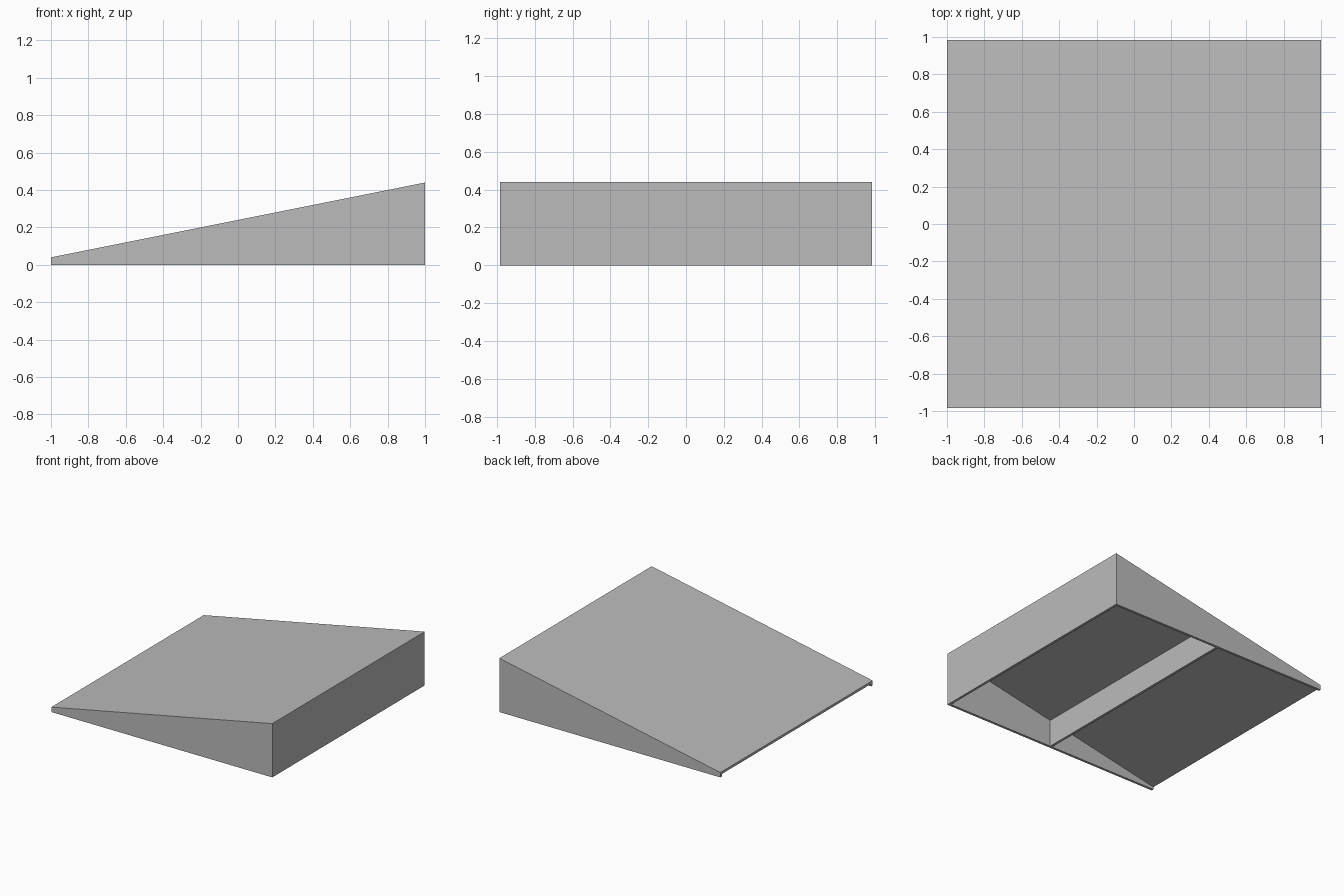
import bpy
import bmesh

old = bpy.data.objects.get("Cube")
if old:
    bpy.data.objects.remove(old, do_unlink=True)

HALF_Y = 0.985   # half the ramp width
T = 0.02         # sheet thickness of deck, walls and rib


def top(x):
    """Height of the sloping deck surface at x."""
    return 0.24 + 0.2 * x


def prism(name, profile, half_y):
    """Extrude an x-z profile symmetrically along y."""
    bm = bmesh.new()
    face = bm.faces.new([bm.verts.new((x, -half_y, z)) for x, z in profile])
    ext = bmesh.ops.extrude_face_region(bm, geom=[face])
    verts = [g for g in ext["geom"] if isinstance(g, bmesh.types.BMVert)]
    bmesh.ops.translate(bm, vec=(0, 2 * half_y, 0), verts=verts)
    bmesh.ops.recalc_face_normals(bm, faces=bm.faces[:])
    mesh = bpy.data.meshes.new(name)
    bm.to_mesh(mesh)
    bm.free()
    obj = bpy.data.objects.new(name, mesh)
    bpy.context.collection.objects.link(obj)
    return obj


# Plain grey material
grey = bpy.data.materials.new("plain_grey")
grey.use_nodes = True
color = (0.5, 0.5, 0.5, 1)
grey.diffuse_color = color
grey.node_tree.nodes["Principled BSDF"].inputs["Base Color"].default_value = color

# Solid wedge
ramp = prism("ramp_shell", [(-1, 0), (1, 0), (1, top(1)), (-1, top(-1))], HALF_Y)
ramp.data.materials.append(grey)

# Hollow bays under the deck: the low one is open at its end,
# a cross rib is left between the two
bays = {"low_bay_cutter": (-1.05, -T / 2), "high_bay_cutter": (T / 2, 1 - T)}
bpy.context.view_layer.objects.active = ramp
for name, (a, b) in bays.items():
    cutter = prism(name, [(a, -0.1), (b, -0.1), (b, top(b) - T), (a, top(a) - T)],
                   HALF_Y - T)
    cutter.hide_render = True
    mod = ramp.modifiers.new(name, "BOOLEAN")
    mod.operation = "DIFFERENCE"
    mod.solver = "EXACT"
    mod.object = cutter
    bpy.ops.object.modifier_apply(modifier=mod.name)
    bpy.data.objects.remove(cutter, do_unlink=True)
